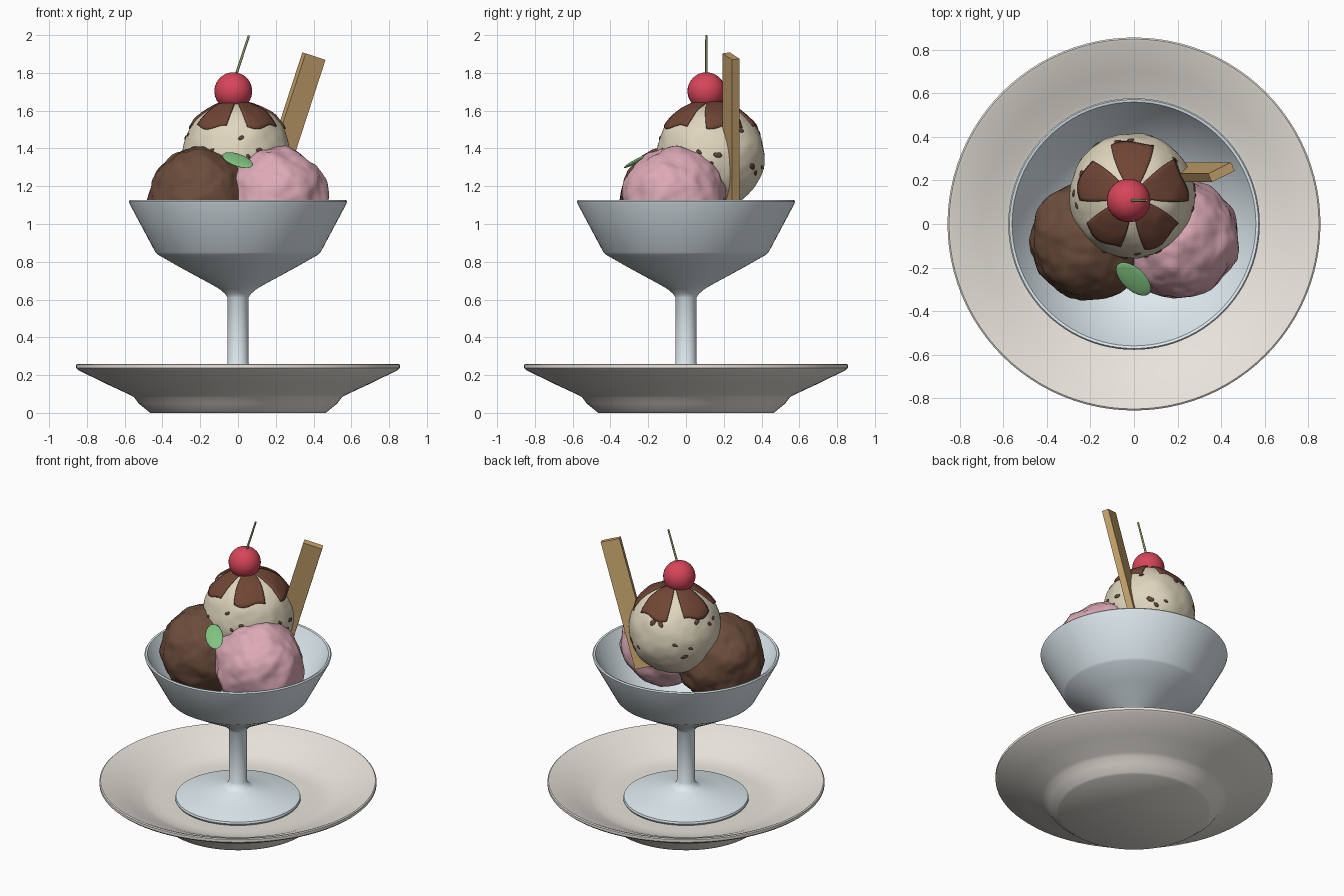
import bpy, bmesh, math, random
from mathutils import Vector, Matrix, noise

if "Cube" in bpy.data.objects:
    bpy.data.objects.remove(bpy.data.objects["Cube"])

random.seed(4)


def finish(name, bm, color, angle=40):
    bmesh.ops.recalc_face_normals(bm, faces=bm.faces)
    me = bpy.data.meshes.new(name)
    bm.to_mesh(me)
    bm.free()
    ob = bpy.data.objects.new(name, me)
    bpy.context.collection.objects.link(ob)
    key = "mat_%.2f_%.2f_%.2f" % color
    mat = bpy.data.materials.get(key) or bpy.data.materials.new(key)
    mat.diffuse_color = (*color, 1)
    mat.use_nodes = True
    mat.node_tree.nodes["Principled BSDF"].inputs["Base Color"].default_value = mat.diffuse_color
    me.materials.append(mat)
    if angle:
        bpy.ops.object.select_all(action='DESELECT')
        ob.select_set(True)
        bpy.context.view_layer.objects.active = ob
        bpy.ops.object.shade_smooth_by_angle(angle=math.radians(angle))
    return ob


def lathe(name, profile, color, segs=96):
    bm = bmesh.new()
    vs = [bm.verts.new((r, 0, z)) for r, z in profile]
    es = [bm.edges.new(p) for p in zip(vs, vs[1:])]
    bmesh.ops.spin(bm, geom=vs + es, cent=(0, 0, 0), axis=(0, 0, 1),
                   angle=2 * math.pi, steps=segs, use_duplicate=False)
    bmesh.ops.remove_doubles(bm, verts=bm.verts, dist=1e-4)
    return finish(name, bm, color)


def scoop_point(d, center, radius, bump, seed):
    # point on a lumpy ball in direction d
    n = noise.noise(d * 2.2 + Vector((seed, 0, 0))) + 0.45 * noise.noise(d * 6 + Vector((0, seed, 0)))
    return Vector(center) + d * radius * (1 + bump * n)


def scoop(name, spec, color):
    bm = bmesh.new()
    bmesh.ops.create_icosphere(bm, subdivisions=5, radius=1)
    for v in bm.verts:
        v.co = scoop_point(v.co.normalized(), *spec)
    return finish(name, bm, color, 60)


def ellipsoid(name, matrix, color, u=24, v=16):
    bm = bmesh.new()
    bmesh.ops.create_uvsphere(bm, u_segments=u, v_segments=v, radius=1, matrix=matrix)
    return finish(name, bm, color, 60)


def frame(origin, x_dir, z_dir, scale):
    # placement matrix with given long axis, normal and sizes
    z = Vector(z_dir).normalized()
    y = z.cross(Vector(x_dir)).normalized()
    x = y.cross(z)
    rot = Matrix((x, y, z)).transposed().to_4x4()
    return Matrix.Translation(origin) @ rot @ Matrix.Diagonal((*scale, 1))


GLASS, CREAM = (0.74, 0.83, 0.87), (0.82, 0.78, 0.72)
CHOC, SAUCE = (0.15, 0.075, 0.045), (0.16, 0.06, 0.035)

# Saucer
lathe("saucer", [(0, 0), (0.465, 0), (0.477, 0.01), (0.526, 0.05), (0.55, 0.083), (0.575, 0.097),
                 (0.70, 0.155), (0.845, 0.226), (0.857, 0.237), (0.857, 0.255), (0.85, 0.26),
                 (0.835, 0.256), (0.70, 0.198), (0.60, 0.152), (0.55, 0.135), (0.48, 0.13), (0, 0.13)], CREAM)

# Footed bowl: foot, stem, cup outside, cup inside
lathe("footed_bowl", [(0, 0.128), (0.38, 0.128), (0.388, 0.142), (0.384, 0.155), (0.25, 0.19), (0.10, 0.222),
                      (0.066, 0.24), (0.055, 0.265), (0.055, 0.61), (0.068, 0.63), (0.10, 0.657),
                      (0.14, 0.68), (0.30, 0.767), (0.425, 0.838), (0.437, 0.85), (0.573, 1.105),
                      (0.578, 1.12), (0.572, 1.128), (0.56, 1.125), (0.41, 0.862), (0.28, 0.78),
                      (0.13, 0.70), (0, 0.68)], GLASS)

# Scoops
scoop("chocolate_scoop", ((-0.205, -0.075, 1.13), 0.275, 0.07, 3.3), CHOC)
scoop("strawberry_scoop", ((0.205, -0.065, 1.13), 0.275, 0.07, 8.1), (0.72, 0.40, 0.47))
TOP = ((-0.007, 0.13, 1.36), 0.287, 0.025, 5.7)
scoop("vanilla_scoop", TOP, (0.74, 0.67, 0.51))

# Chocolate chips scattered on the top scoop
chips = bmesh.new()
for i in range(26):
    z = random.uniform(-0.35, 0.55)
    a = i * 2.39996
    d = Vector((math.cos(a) * math.sqrt(1 - z * z), math.sin(a) * math.sqrt(1 - z * z), z))
    tangent = d.cross(Vector((random.uniform(-1, 1), random.uniform(-1, 1), 1)))
    s = random.uniform(0.014, 0.026)
    bmesh.ops.create_icosphere(chips, subdivisions=2, radius=1, matrix=frame(
        scoop_point(d, *TOP), tangent, d, (s, s * 0.6, 0.006)))
finish("chocolate_chips", chips, (0.12, 0.06, 0.04), 60)

# Sauce: five tongues running down from the cherry
sauce = bmesh.new()
NU, NV = 12, 14
for k in range(5):
    mid = math.radians(90 + 72 * k)
    rows = []
    for j in range(NV + 1):
        t = j / NV
        polar = math.radians(3 + 55 * t)
        half = math.radians(33 - 10 * t)
        row = []
        for i in range(NU + 1):
            u = 2 * i / NU - 1
            a = mid + half * u
            p = polar + 0.05 * t * math.sin(3 * u + k)
            d = Vector((math.sin(p) * math.cos(a), math.sin(p) * math.sin(a), math.cos(p)))
            row.append(sauce.verts.new(scoop_point(d, *TOP) + d * 0.009))
        rows.append(row)
    for r0, r1 in zip(rows, rows[1:]):
        for i in range(NU):
            sauce.faces.new((r0[i], r1[i], r1[i + 1], r0[i + 1]))
ob = finish("chocolate_sauce", sauce, SAUCE)
mod = ob.modifiers.new("thickness", 'SOLIDIFY')
mod.thickness = 0.014
mod.offset = -1

# Cherry and its stalk
ellipsoid("cherry", Matrix.Translation((-0.025, 0.108, 1.703)) @ Matrix.Scale(0.1, 4), (0.68, 0.06, 0.10), 32, 20)
a, b = Vector((-0.017, 0.108, 1.77)), Vector((0.058, 0.108, 1.998))
bm = bmesh.new()
bmesh.ops.create_cone(bm, cap_ends=True, segments=12, radius1=0.007, radius2=0.006, depth=(b - a).length,
                      matrix=Matrix.Translation((a + b) / 2) @ (b - a).to_track_quat('Z', 'Y').to_matrix().to_4x4())
finish("cherry_stalk", bm, (0.25, 0.30, 0.13))

# Mint leaf
ellipsoid("mint_leaf", frame((-0.002, -0.253, 1.338), (0.073, -0.078, -0.03), (0, -0.47, 0.88),
                             (0.105, 0.055, 0.011)), (0.22, 0.55, 0.22))

# Wafer stick, turned then leaned to the right
bm = bmesh.new()
lean = Matrix.Rotation(math.radians(18), 4, 'Y') @ Matrix.Rotation(math.radians(25), 4, 'Z')
bmesh.ops.create_cube(bm, size=1, matrix=Matrix.Translation((0.402, 0.238, 1.889)) @ lean
                      @ Matrix.Translation((0, 0, -0.42)) @ Matrix.Diagonal((0.122, 0.043, 0.84, 1)))
finish("wafer", bm, (0.55, 0.36, 0.15), 0)
